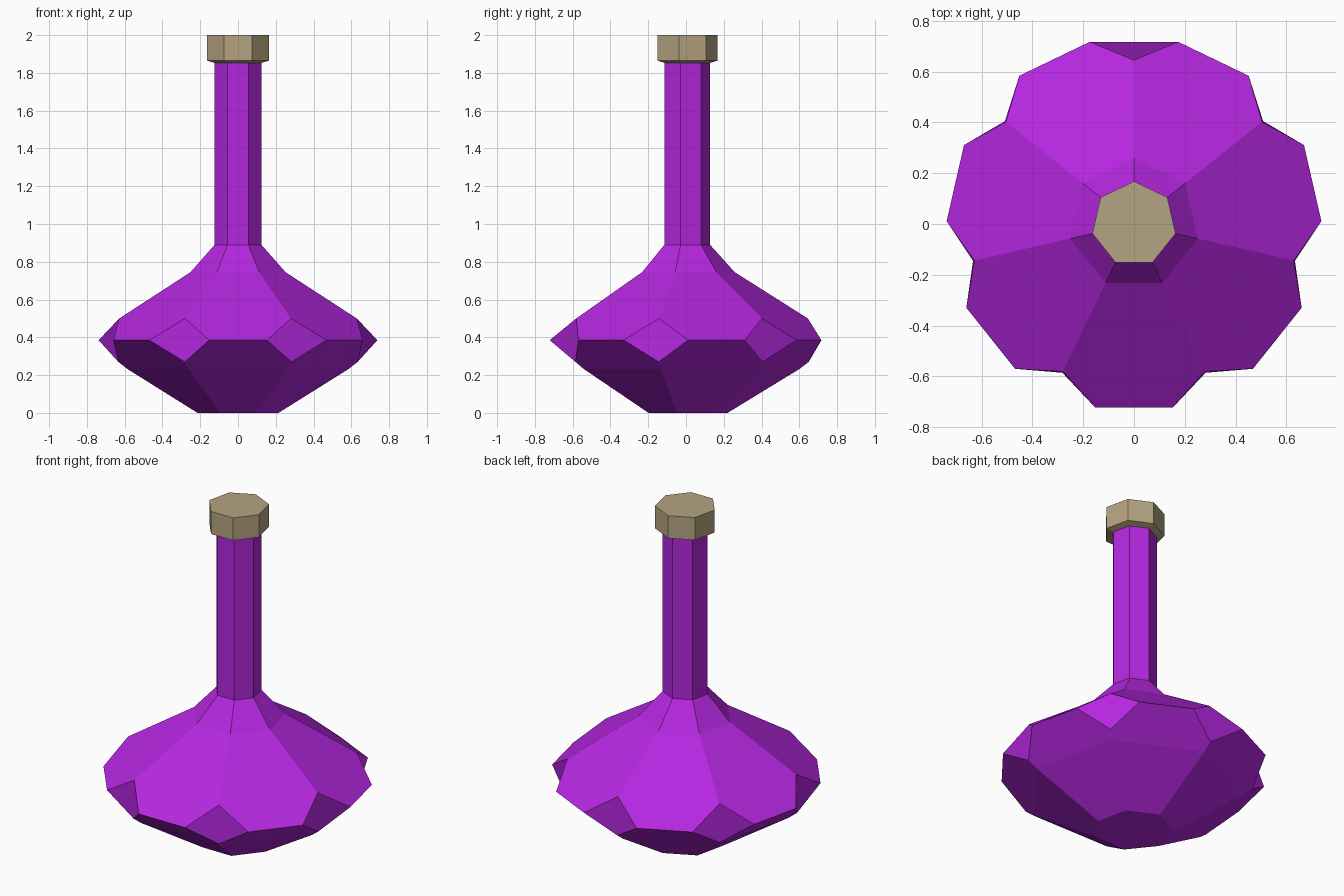
import bpy, bmesh
from math import sin, cos, tau, radians

SIDES = 7

cube = bpy.data.objects.get("Cube")
if cube:
    bpy.data.objects.remove(cube, do_unlink=True)


def material(name, colour):
    mat = bpy.data.materials.new(name)
    mat.use_nodes = True
    mat.diffuse_color = (*colour, 1)
    bsdf = next(n for n in mat.node_tree.nodes if n.type == 'BSDF_PRINCIPLED')
    bsdf.inputs["Base Color"].default_value = (*colour, 1)
    return mat


purple = material("purple glass", (0.46, 0.02, 0.74))
cork = material("tan cork", (0.46, 0.37, 0.22))


def ring(bm, radius, z, offset=0.0):
    """Seven points around z, the first one at the back."""
    angles = [tau * i / SIDES + offset for i in range(SIDES)]
    return [bm.verts.new((-radius * sin(a), radius * cos(a), z)) for a in angles]


def bridge(bm, low, high):
    for i in range(SIDES):
        j = (i + 1) % SIDES
        bm.faces.new((low[i], low[j], high[j], high[i]))


def finish(bm, name, mat):
    mesh = bpy.data.meshes.new(name)
    bm.to_mesh(mesh)
    bm.free()
    mesh.materials.append(mat)
    obj = bpy.data.objects.new(name, mesh)
    bpy.context.collection.objects.link(obj)
    return obj


# Flask: faceted bulb with chipped corners, shoulder and long neck
bm = bmesh.new()
base = ring(bm, 0.22, 0)
belly = ring(bm, 0.60, 0.232)
chip_low = ring(bm, 0.65, 0.27)
chip_left = ring(bm, 0.738, 0.385, -radians(13.7))
chip_right = ring(bm, 0.738, 0.385, radians(13.7))
chip_high = ring(bm, 0.645, 0.5)
shoulder = ring(bm, 0.258, 0.745)
neck_low = ring(bm, 0.127, 0.89)
neck_high = ring(bm, 0.127, 1.87)

bm.faces.new(base[::-1])
bridge(bm, base, belly)
for i in range(SIDES):
    j = (i + 1) % SIDES
    # Large facets below and above the widest line
    bm.faces.new((belly[i], belly[j], chip_low[j],
                  chip_left[j], chip_right[i], chip_low[i]))
    bm.faces.new((chip_high[i], chip_right[i], chip_left[j],
                  chip_high[j], shoulder[j], shoulder[i]))
    # Diamond chip on the corner, folded inwards except at the back
    chip = [chip_low[i], chip_right[i], chip_high[i], chip_left[i]]
    bm.faces.new(chip if i else chip[1:] + chip[:1])
bridge(bm, shoulder, neck_low)
bridge(bm, neck_low, neck_high)
bm.faces.new(neck_high)
finish(bm, "flask", purple)

# Stopper: heptagonal cap with a slightly tapered underside
bm = bmesh.new()
under = ring(bm, 0.128, 1.853)
lower = ring(bm, 0.168, 1.865)
upper = ring(bm, 0.168, 2.0)
bm.faces.new(under[::-1])
bridge(bm, under, lower)
bridge(bm, lower, upper)
bm.faces.new(upper)
finish(bm, "stopper", cork)
